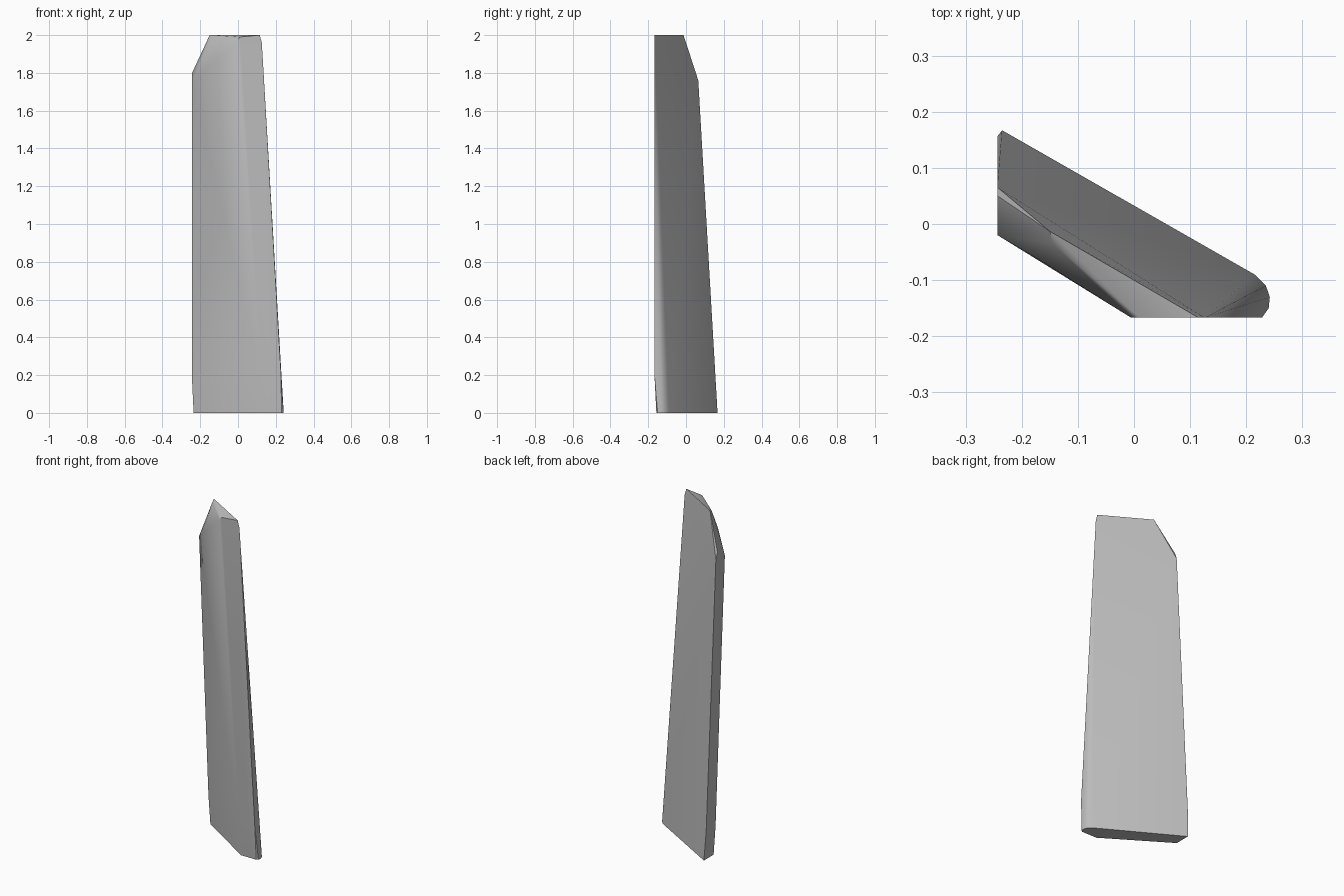
import bpy
import bmesh

cube = bpy.data.objects.get("Cube")
if cube:
    bpy.data.objects.remove(cube)

# Plain grey finish
grey = bpy.data.materials.new("plain_grey")
grey.use_nodes = True
colour = (0.5, 0.5, 0.5, 1.0)
grey.diffuse_color = colour
grey.node_tree.nodes["Principled BSDF"].inputs["Base Color"].default_value = colour

LEFT, FRONT = -0.243, -0.167   # flat end planes

# Rounded foot outline on the ground
foot = [(-0.235, 0.167), (0.215, -0.09), (0.235, -0.11), (0.242, -0.13),
        (0.24, -0.15), (0.23, -0.157), (0.13, -0.157), (-0.235, 0.075)]
points = [(x, y, 0) for x, y in foot]

# Where the leaning slab meets the flat end planes
points += [(LEFT, 0.157, 0.17), (LEFT, 0.068, 0.17),
           (0.228, FRONT, 0.2), (0.125, FRONT, 0.2)]

# Chamfered crown: rear ridge, then the rounded front edge
points += [(LEFT, 0.065, 1.76), (LEFT, 0.05, 1.8),
           (-0.15, -0.013, 2), (-0.145, -0.035, 1.99),
           (0.115, FRONT, 2), (0.126, FRONT, 1.96),
           (LEFT, -0.02, 1.755), (-0.165, -0.066, 1.88),
           (-0.005, FRONT, 1.97), (0.01, FRONT, 1.99)]

# Convex leaning blade skinned around its outline
bm = bmesh.new()
for p in points:
    bm.verts.new(p)
result = bmesh.ops.convex_hull(bm, input=bm.verts)
loose = [v for v in bm.verts if not v.link_faces]
bmesh.ops.delete(bm, geom=loose, context="VERTS")
bmesh.ops.dissolve_limit(bm, angle_limit=0.01, verts=bm.verts, edges=bm.edges)
bmesh.ops.recalc_face_normals(bm, faces=bm.faces)

mesh = bpy.data.meshes.new("leaning_blade")
bm.to_mesh(mesh)
bm.free()
mesh.materials.append(grey)
blade = bpy.data.objects.new("leaning_blade", mesh)
bpy.context.collection.objects.link(blade)

# Soft shading over the shallow folds
bpy.ops.object.select_all(action="DESELECT")
blade.select_set(True)
bpy.context.view_layer.objects.active = blade
bpy.ops.object.shade_smooth_by_angle(angle=0.6)
